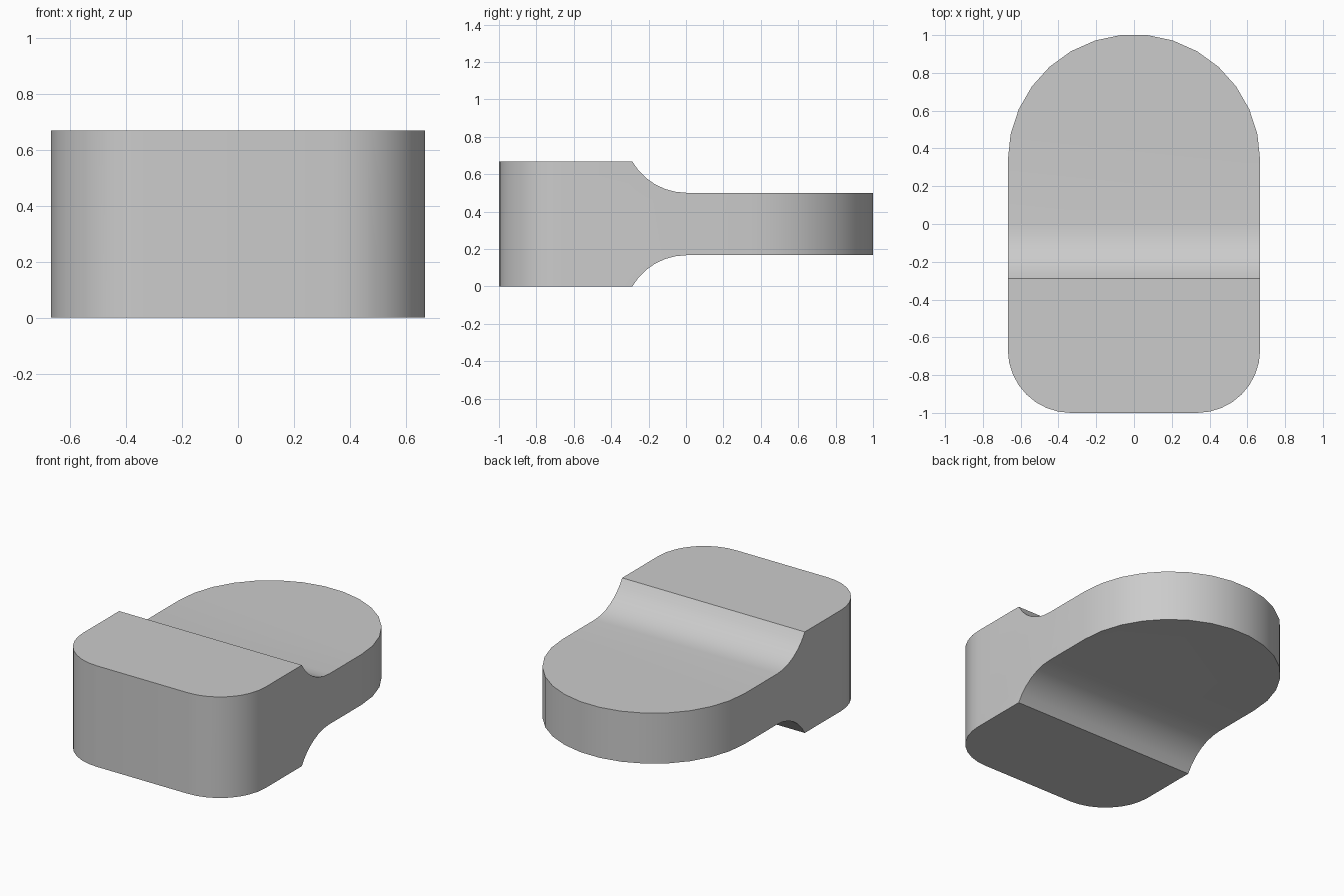
import bpy
import bmesh
from math import sin, cos, radians
from mathutils import Vector

cube = bpy.data.objects.get("Cube")
if cube:
    bpy.data.objects.remove(cube, do_unlink=True)

W = 0.668          # half width, also total height
R = W / 2          # corner and fillet radius

grey = bpy.data.materials.new("plain grey")
grey.use_nodes = True
colour = (0.6, 0.6, 0.6, 1)
grey.diffuse_color = colour
grey.node_tree.nodes["Principled BSDF"].inputs["Base Color"].default_value = colour


def arc(cx, cy, r, start, end, steps):
    angles = [radians(start + (end - start) * i / steps) for i in range(steps + 1)]
    return [(cx + r * cos(a), cy + r * sin(a)) for a in angles]


def prism(name, points, direction):
    """Extrude a closed outline of 3D points along a direction."""
    bm = bmesh.new()
    face = bm.faces.new([bm.verts.new(p) for p in points])
    new = bmesh.ops.extrude_face_region(bm, geom=[face])["geom"]
    bmesh.ops.translate(bm, vec=Vector(direction),
                        verts=[v for v in new if isinstance(v, bmesh.types.BMVert)])
    bmesh.ops.recalc_face_normals(bm, faces=bm.faces)
    mesh = bpy.data.meshes.new(name)
    bm.to_mesh(mesh)
    bm.free()
    mesh.materials.append(grey)
    obj = bpy.data.objects.new(name, mesh)
    bpy.context.collection.objects.link(obj)
    return obj


# Plan outline: round back, rounded front corners
plan = arc(0, 2 * W - 1, W, 0, 180, 15)
plan += arc(-R, R - 1, R, 180, 270, 8) + arc(R, R - 1, R, 270, 360, 8)
body = prism("stepped_block", [(x, y, 0) for x, y in plan], (0, 0, W))

# Side profile: thick front, concave fillets down to a thin back slab
upper = arc(1.5 * W - 1, 0.75 * W + R, R, 210, 270, 6) + [(1.2, 0.75 * W)]
lower = [(y, W - z) for y, z in reversed(upper)]
side = [(-1.2, W)] + upper + lower + [(-1.2, 0)]
cutter = prism("side_profile_cutter", [(-1, y, z) for y, z in side], (2, 0, 0))
cutter.hide_render = True

# Keep the volume shared by the plan and the profile
mod = body.modifiers.new("profile", "BOOLEAN")
mod.operation = "INTERSECT"
mod.solver = "EXACT"
mod.object = cutter
bpy.ops.object.select_all(action="DESELECT")
body.select_set(True)
bpy.context.view_layer.objects.active = body
bpy.ops.object.modifier_apply(modifier=mod.name)
bpy.data.objects.remove(cutter, do_unlink=True)

bpy.ops.object.shade_smooth_by_angle(angle=radians(30))
